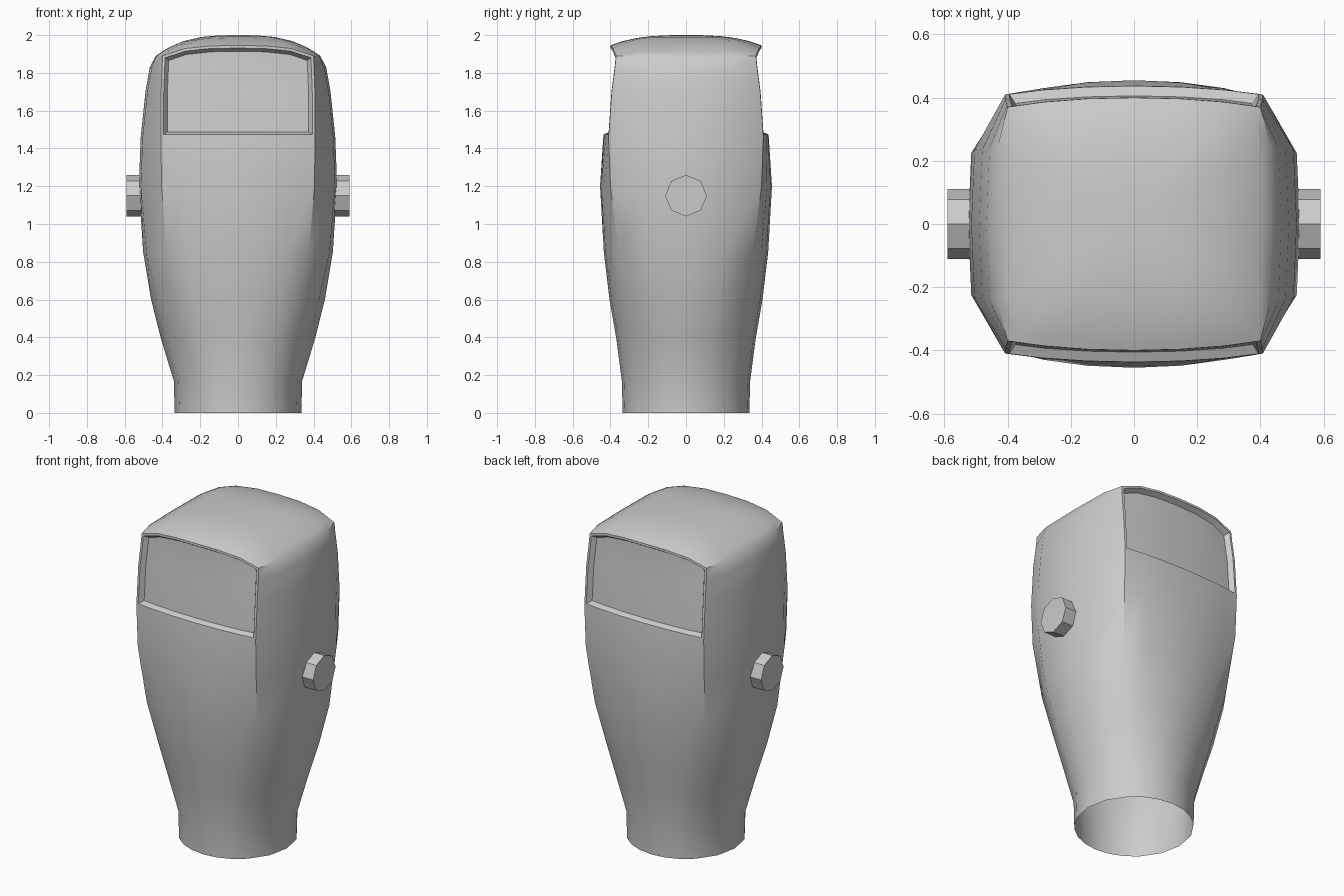
import bpy, bmesh, math
from mathutils import Matrix

cube = bpy.data.objects.get("Cube")
if cube:
    bpy.data.objects.remove(cube, do_unlink=True)

grey = bpy.data.materials.new("light grey")
grey.use_nodes = True
colour = (0.6, 0.6, 0.6, 1)
grey.diffuse_color = colour
grey.node_tree.nodes["Principled BSDF"].inputs["Base Color"].default_value = colour


def finish(bm, name, angle):
    mesh = bpy.data.meshes.new(name)
    bm.to_mesh(mesh)
    bm.free()
    obj = bpy.data.objects.new(name, mesh)
    bpy.context.collection.objects.link(obj)
    mesh.materials.append(grey)
    bpy.ops.object.select_all(action='DESELECT')
    obj.select_set(True)
    bpy.context.view_layer.objects.active = obj
    bpy.ops.object.shade_smooth_by_angle(angle=math.radians(angle))
    return obj


# Body sections: height, front bulge, corner x, corner y, side bulge, side x, side y
SECTIONS = [
    (0.00, .335, .237, .237, .335, .310, .128),
    (0.17, .340, .240, .240, .340, .314, .130),
    (0.40, .370, .290, .275, .410, .375, .150),
    (0.60, .405, .330, .310, .460, .430, .175),
    (0.85, .435, .375, .355, .502, .485, .200),
    (1.20, .455, .405, .400, .525, .515, .225),
    (1.46, .438, .408, .410, .515, .505, .235),
    (1.70, .418, .407, .393, .490, .480, .237),
    (1.83, .405, .402, .376, .467, .457, .242),
    (1.89, .400, .400, .370, .435, .430, .250),
]
WINDOW_ROW = 6
HALF = 3  # columns in half of the front


def section(z, front, cx, cy, side, sx, sy):
    """Half ring from the front left corner round to the right side, then turned."""
    c = math.cos(math.pi / 4)
    pts = []
    for i in range(-HALF, HALF + 1):
        t = i / HALF
        a = t * math.pi / 4
        x = cx * math.sin(a) / c
        y = -cy - (front - cy) * (math.cos(a) - c) / (1 - c)
        lift = 0.055 * (1 - abs(t) ** 3) if z == SECTIONS[-1][0] else 0
        pts.append((x, y, z + lift))
    pts += [(sx, -sy, z), (side, 0, z), (sx, sy, z)]
    return pts + [(-x, -y, h) for x, y, h in pts]


rings = [section(*s) for s in SECTIONS]
lip = rings[-1]
# Domed top
for s in (.93, .82, .66, .45, .22):
    rings.append([(x * s, y * s, 2 - (2 - z) * s ** 3) for x, y, z in lip])

bm = bmesh.new()
rows = [[bm.verts.new(p) for p in ring] for ring in rings]
n = len(rows[0])
windows = [[], []]
for r in range(len(rows) - 1):
    for i in range(n):
        j = (i + 1) % n
        f = bm.faces.new((rows[r][i], rows[r][j], rows[r + 1][j], rows[r + 1][i]))
        if WINDOW_ROW <= r < len(SECTIONS) - 1 and i % (n // 2) < 2 * HALF:
            windows[i // (n // 2)].append(f)
tip = bm.verts.new((0, 0, 2))
for i in range(n):
    bm.faces.new((rows[-1][i], rows[-1][(i + 1) % n], tip))

# Sunken upper panels, front and back
bm.normal_update()
for faces in windows:
    bmesh.ops.inset_region(bm, faces=faces, thickness=.014, depth=0,
                           use_even_offset=True)
    bmesh.ops.inset_region(bm, faces=faces, thickness=.016, depth=-.03,
                           use_even_offset=True)
finish(bm, "head_shell", 32)

# Octagonal side knobs
for name, sign in (("left_knob", 1), ("right_knob", -1)):
    bm = bmesh.new()
    place = Matrix.Translation((sign * .54, 0, 1.15)) @ Matrix.Rotation(math.pi / 2, 4, 'Y')
    bmesh.ops.create_cone(bm, cap_ends=True, segments=8, radius1=.11, radius2=.11,
                          depth=.10, matrix=place)
    finish(bm, name, 30)
